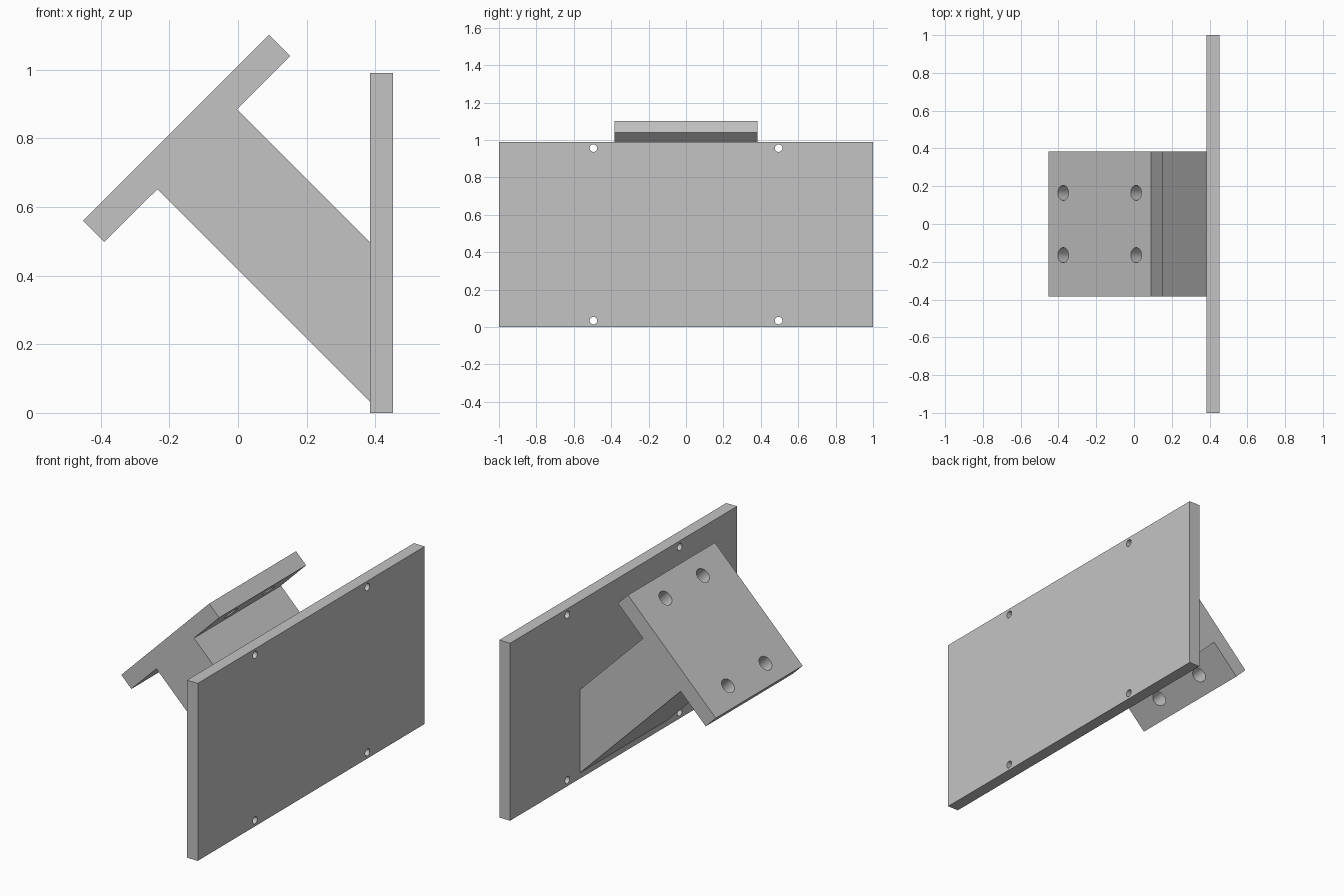
import bpy, bmesh, math
from mathutils import Matrix, Vector

if "Cube" in bpy.data.objects:
    bpy.data.objects.remove(bpy.data.objects["Cube"], do_unlink=True)

grey = bpy.data.materials.new("plain grey")
grey.use_nodes = True
grey.diffuse_color = (0.55, 0.55, 0.55, 1)
grey.node_tree.nodes["Principled BSDF"].inputs["Base Color"].default_value = grey.diffuse_color


def make_object(name, bm):
    bmesh.ops.recalc_face_normals(bm, faces=bm.faces)
    mesh = bpy.data.meshes.new(name)
    bm.to_mesh(mesh)
    bm.free()
    mesh.materials.append(grey)
    obj = bpy.data.objects.new(name, mesh)
    bpy.context.collection.objects.link(obj)
    return obj


def extrude_profile(name, profile, half_width):
    """Extrude an x-z outline symmetrically along y."""
    bm = bmesh.new()
    face = bm.faces.new([bm.verts.new((x, -half_width, z)) for x, z in profile])
    result = bmesh.ops.extrude_face_region(bm, geom=[face])
    verts = [v for v in result["geom"] if isinstance(v, bmesh.types.BMVert)]
    bmesh.ops.translate(bm, verts=verts, vec=(0, 2 * half_width, 0))
    return make_object(name, bm)


def drill(obj, centers, axis, radius, depth):
    """Cut round holes through an object along one axis."""
    turn = Vector(axis).to_track_quat("Z", "Y").to_matrix().to_4x4()
    bm = bmesh.new()
    for c in centers:
        bmesh.ops.create_cone(bm, cap_ends=True, segments=32, radius1=radius, radius2=radius,
                              depth=depth, matrix=Matrix.Translation(c) @ turn)
    cutter = make_object("hole_cutter", bm)
    cutter.hide_render = True
    mod = obj.modifiers.new("holes", "BOOLEAN")
    mod.operation = "DIFFERENCE"
    mod.solver = "EXACT"
    mod.object = cutter
    bpy.ops.object.select_all(action="DESELECT")
    bpy.context.view_layer.objects.active = obj
    obj.select_set(True)
    bpy.ops.object.modifier_apply(modifier=mod.name)
    bpy.data.objects.remove(cutter, do_unlink=True)
    bpy.ops.object.shade_smooth_by_angle(angle=math.radians(30))


# Upright wall plate with four small screw holes
inner, outer, top = 0.385, 0.452, 0.99
wall_plate = extrude_profile("wall_plate", [(inner, 0), (outer, 0), (outer, top), (inner, top)], 1.0)
drill(wall_plate, [(0.42, y, z) for y in (-0.495, 0.495) for z in (0.034, 0.956)],
      (1, 0, 0), 0.02, 0.3)

# Slanted arm carrying a tilted mounting flange with four larger holes
bracket = extrude_profile("tilted_bracket", [
    (-0.452, 0.56), (0.09, 1.102), (0.152, 1.04), (-0.003, 0.885),
    (inner, 0.497), (inner, 0.032), (-0.235, 0.652), (-0.39, 0.498)], 0.383)
drill(bracket, [(x + 0.031, y, x + 0.981) for x in (-0.375, 0.011) for y in (-0.165, 0.165)],
      (1, 0, -1), 0.04, 0.2)
